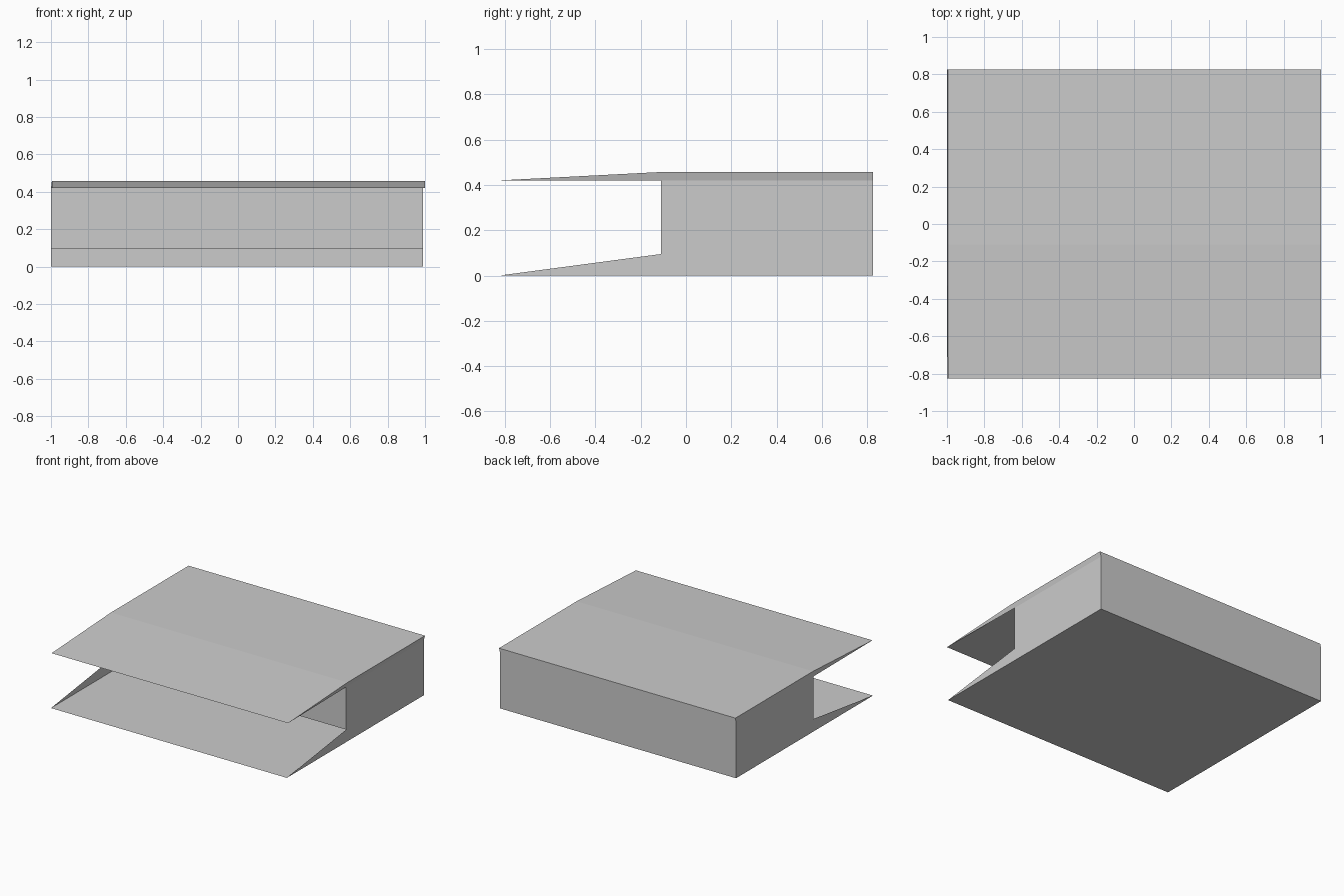
import bpy
import bmesh

cube = bpy.data.objects.get("Cube")
if cube:
    bpy.data.objects.remove(cube, do_unlink=True)

# Single grey for the whole folded shell
grey = bpy.data.materials.new("light_grey")
grey.use_nodes = True
colour = (0.6, 0.6, 0.6, 1)
grey.diffuse_color = colour
grey.node_tree.nodes["Principled BSDF"].inputs["Base Color"].default_value = colour

FRONT, WALL, BACK = -0.825, -0.11, 0.825
SILL, EAVE, TOP = 0.095, 0.42, 0.457
BODY_X = (-1.0, 0.99)       # floor and walls
ROOF_X = (-0.995, 1.0)      # roof sits slightly to the left side


def sheet(name, polygons):
    """Thin part made of flat polygons."""
    bm = bmesh.new()
    for points in polygons:
        bm.faces.new([bm.verts.new(p) for p in points])
    bmesh.ops.remove_doubles(bm, verts=bm.verts, dist=0.0001)
    mesh = bpy.data.meshes.new(name)
    bm.to_mesh(mesh)
    bm.free()
    mesh.materials.append(grey)
    obj = bpy.data.objects.new(name, mesh)
    bpy.context.collection.objects.link(obj)


def strip(a, b, xa=BODY_X, xb=BODY_X):
    """Full-width panel between two (y, z) points."""
    return [(xa[0], *a), (xa[1], *a), (xb[1], *b), (xb[0], *b)]


# Floor, back and the front wall that hangs above a slot
sheet("floor", [strip((BACK, 0), (FRONT, 0))])
sheet("back_wall", [strip((BACK, EAVE), (BACK, 0)),
                    strip((BACK, TOP), (BACK, EAVE), ROOF_X)])
sheet("front_wall", [strip((WALL, SILL), (WALL, EAVE)),
                     strip((WALL, EAVE), (WALL, TOP), BODY_X, ROOF_X)])

# Roof with its sloping front lip
sheet("roof", [strip((WALL, TOP), (BACK, TOP), ROOF_X, ROOF_X),
               strip((FRONT, EAVE), (WALL, TOP), ROOF_X, ROOF_X)])

# Side walls: tapered foot, upright panel, flared band and lip gusset
for side, name in enumerate(("right_side", "left_side")):
    x, rx = BODY_X[side], ROOF_X[side]
    panels = [
        [(x, FRONT, 0), (x, WALL, 0), (x, WALL, SILL)],
        [(x, WALL, 0), (x, BACK, 0), (x, BACK, EAVE), (x, WALL, EAVE), (x, WALL, SILL)],
        [(x, WALL, EAVE), (x, BACK, EAVE), (rx, BACK, TOP), (rx, WALL, TOP)],
        [(rx, FRONT, EAVE), (x, WALL, EAVE), (rx, WALL, TOP)],
    ]
    sheet(name, panels if side else [p[::-1] for p in panels])
